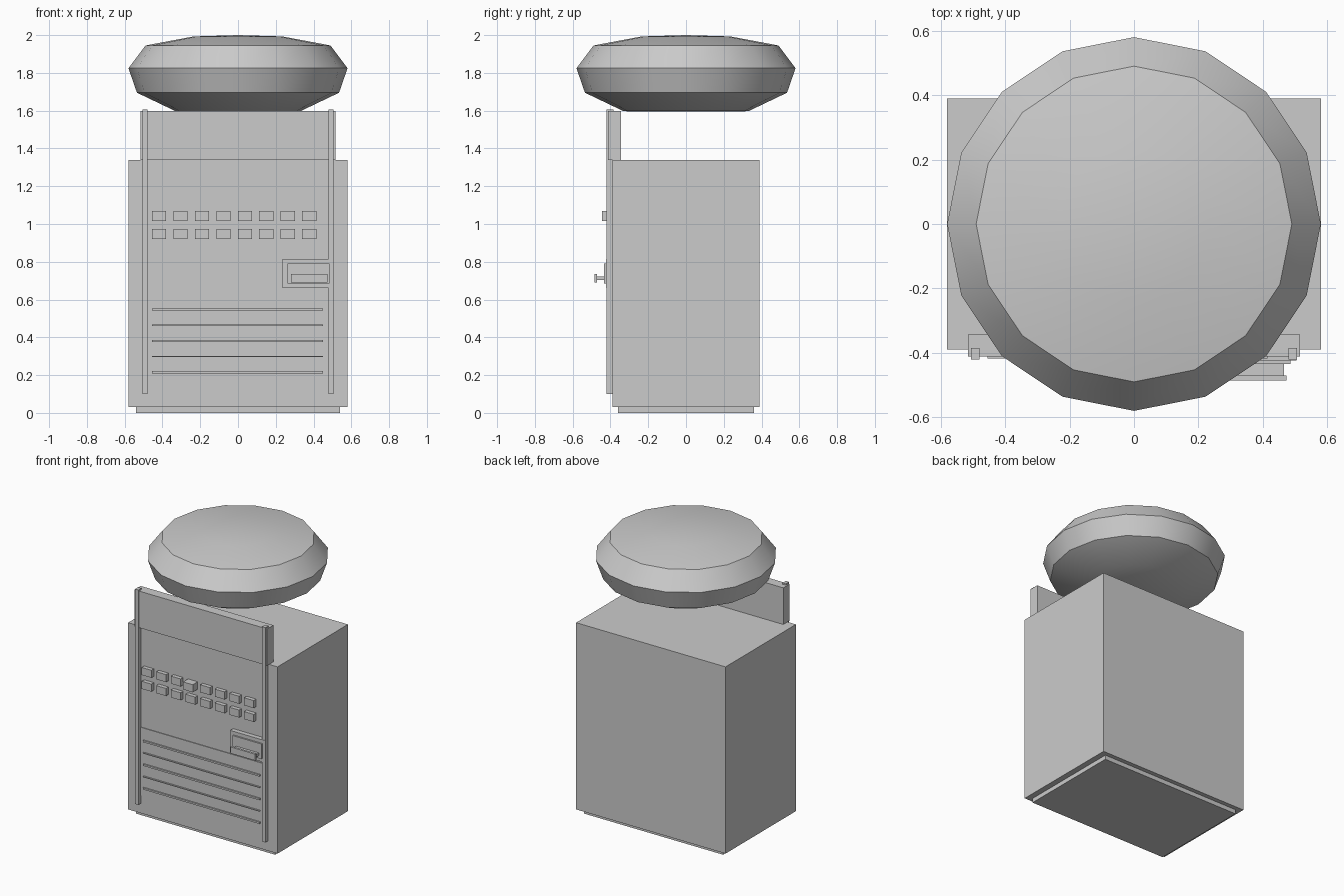
import bpy, bmesh, math

if "Cube" in bpy.data.objects:
    bpy.data.objects.remove(bpy.data.objects["Cube"], do_unlink=True)

grey = bpy.data.materials.new("light_grey")
grey.use_nodes = True
colour = (0.6, 0.6, 0.6, 1)
grey.diffuse_color = colour
grey.node_tree.nodes["Principled BSDF"].inputs["Base Color"].default_value = colour


def make_object(name, bm):
    mesh = bpy.data.meshes.new(name)
    bmesh.ops.recalc_face_normals(bm, faces=bm.faces)
    bm.to_mesh(mesh)
    bm.free()
    mesh.materials.append(grey)
    obj = bpy.data.objects.new(name, mesh)
    bpy.context.collection.objects.link(obj)
    return obj


def box(name, xs, ys, zs):
    bm = bmesh.new()
    bmesh.ops.create_cube(bm, size=1)
    for v in bm.verts:
        v.co = [lo + (c + 0.5) * (hi - lo)
                for c, (lo, hi) in zip(v.co, (xs, ys, zs))]
    return make_object(name, bm)


def dome(name, profile, sides):
    # Spin a radius/height profile, closing both ends to a pole
    bm = bmesh.new()
    verts = [bm.verts.new((r, 0, z)) for r, z in profile]
    edges = [bm.edges.new(pair) for pair in zip(verts, verts[1:])]
    bmesh.ops.spin(bm, geom=verts + edges, cent=(0, 0, 0), axis=(0, 0, 1),
                   angle=math.tau, steps=sides)
    bmesh.ops.remove_doubles(bm, verts=bm.verts, dist=0.001)
    return make_object(name, bm)


# Cabinet and plinth
box("cabinet", (-0.58, 0.58), (-0.39, 0.39), (0.03, 1.34))
box("plinth", (-0.54, 0.54), (-0.36, 0.36), (0, 0.03))

# Header board rising above the cabinet, and the two front rails
box("header_board", (-0.515, 0.515), (-0.412, -0.343), (1.34, 1.597))
for side, x in (("right", -0.493), ("left", 0.493)):
    box(side + "_rail", (x - 0.013, x + 0.013), (-0.42, -0.385), (0.1, 1.607))

# Lower vent panel with alternating thick and thin slats
box("vent_panel", (-0.48, 0.48), (-0.395, -0.385), (0.155, 0.635))
for i in range(5):
    z = 0.215 + i * 0.083
    half = 0.003 if i % 2 else 0.006
    box(f"vent_slat_{i + 1}", (-0.455, 0.45), (-0.405, -0.39), (z - half, z + half))

# Two rows of buttons, one standing further out
for row, z in (("lower", 0.92), ("upper", 1.017)):
    for i in range(8):
        x = -0.455 + i * 0.1135
        front = -0.445 if row == "upper" and i == 3 else -0.418
        box(f"{row}_button_{i + 1}", (x, x + 0.075), (front, -0.385), (z, z + 0.053))

# Latch with its pull handle
box("latch_plate", (0.235, 0.505), (-0.423, -0.385), (0.66, 0.815))
box("latch_inset", (0.262, 0.485), (-0.434, -0.42), (0.685, 0.79))
box("handle_stem", (0.29, 0.465), (-0.475, -0.43), (0.703, 0.723))
box("handle_grip", (0.28, 0.473), (-0.485, -0.47), (0.69, 0.735))

# Faceted round cap on top
cap = dome("cap", [(0, 1.595), (0.33, 1.597), (0.535, 1.695), (0.58, 1.825),
                   (0.49, 1.945), (0.235, 1.993), (0, 2.0)], 16)
bpy.ops.object.select_all(action="DESELECT")
cap.select_set(True)
bpy.context.view_layer.objects.active = cap
bpy.ops.object.shade_smooth_by_angle(angle=math.radians(30))
